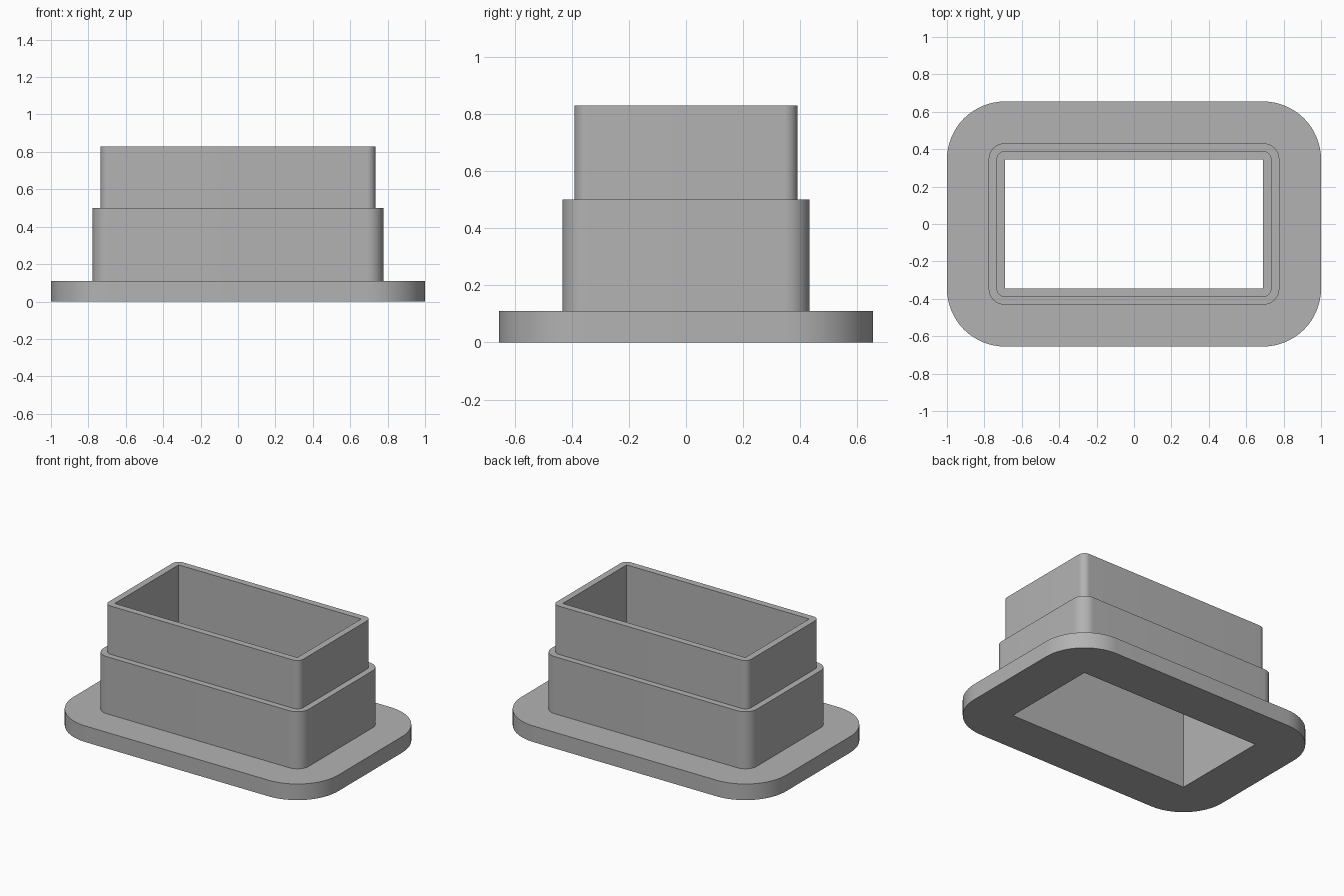
import bpy
import bmesh
from math import cos, sin, pi

cube = bpy.data.objects.get("Cube")
if cube:
    bpy.data.objects.remove(cube, do_unlink=True)

BORE_X, BORE_Y = 0.69, 0.345      # half size of the rectangular opening
STEPS = 16                        # segments per rounded corner
FLANGE, COLLAR, SPIGOT, BORE = 0.31, 0.087, 0.045, 0.0   # offsets from the opening
FLANGE_TOP, COLLAR_TOP, SPIGOT_TOP = 0.11, 0.5, 0.83

grey = bpy.data.materials.new("plain grey")
grey.use_nodes = True
colour = (0.45, 0.45, 0.45, 1)
grey.diffuse_color = colour
grey.node_tree.nodes["Principled BSDF"].inputs["Base Color"].default_value = colour


def outline(bm, offset, z):
    """Rounded rectangle: the opening grown outward by an offset."""
    loop = []
    for corner, (sx, sy) in enumerate([(1, 1), (-1, 1), (-1, -1), (1, -1)]):
        for i in range(STEPS + 1):
            a = (corner + i / STEPS) * pi / 2
            loop.append(bm.verts.new((sx * BORE_X + offset * cos(a),
                                      sy * BORE_Y + offset * sin(a), z)))
    return loop


def sleeve(name, sections):
    """Skin successive outlines, from the underside outward and up."""
    bm = bmesh.new()
    loops = [outline(bm, offset, z) for offset, z in sections]
    for low, high in zip(loops, loops[1:]):
        for i in range(len(low)):
            j = (i + 1) % len(low)
            bm.faces.new((low[i], low[j], high[j], high[i]))
    bmesh.ops.remove_doubles(bm, verts=bm.verts, dist=0.0001)
    mesh = bpy.data.meshes.new(name)
    bm.to_mesh(mesh)
    bm.free()
    mesh.materials.append(grey)
    obj = bpy.data.objects.new(name, mesh)
    bpy.context.collection.objects.link(obj)
    bpy.ops.object.select_all(action='DESELECT')
    obj.select_set(True)
    bpy.context.view_layer.objects.active = obj
    bpy.ops.object.shade_smooth_by_angle()


# Base flange with its underside and the ledge around the collar
sleeve("base_flange", [(BORE, 0), (FLANGE, 0), (FLANGE, FLANGE_TOP), (COLLAR, FLANGE_TOP)])
# Middle collar with the step around the spigot
sleeve("middle_collar", [(COLLAR, FLANGE_TOP), (COLLAR, COLLAR_TOP), (SPIGOT, COLLAR_TOP)])
# Upper spigot with its rim and the straight bore through all parts
sleeve("upper_spigot", [(SPIGOT, COLLAR_TOP), (SPIGOT, SPIGOT_TOP), (BORE, SPIGOT_TOP), (BORE, 0)])
